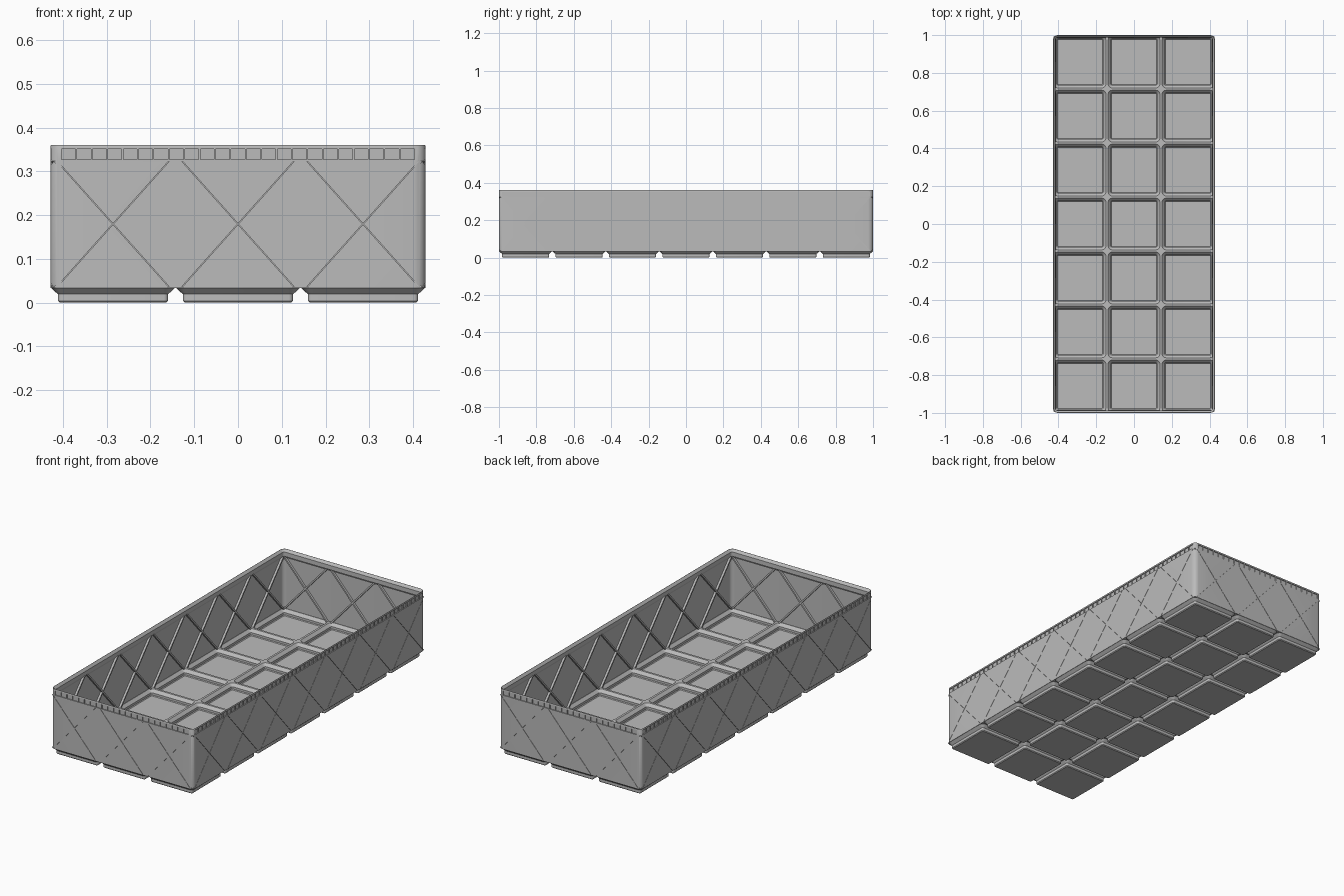
import bpy, bmesh, math
from mathutils import Vector

if "Cube" in bpy.data.objects:
    bpy.data.objects.remove(bpy.data.objects["Cube"])

P = 2 / 7                      # grid pitch of one cell
NX, NY = 3, 7
HX, HY = NX * P / 2, NY * P / 2
R = 0.0256                     # outer corner radius
T = 0.004                      # wall thickness

grey = bpy.data.materials.new("plain grey")
grey.diffuse_color = (0.5, 0.5, 0.5, 1)
grey.use_nodes = True
grey.node_tree.nodes["Principled BSDF"].inputs["Base Color"].default_value = grey.diffuse_color


def finish(bm, name, recalc=False):
    bmesh.ops.remove_doubles(bm, verts=bm.verts, dist=1e-6)
    if recalc:
        bmesh.ops.recalc_face_normals(bm, faces=bm.faces)
    me = bpy.data.meshes.new(name)
    bm.to_mesh(me)
    bm.free()
    me.materials.append(grey)
    ob = bpy.data.objects.new(name, me)
    bpy.context.collection.objects.link(ob)
    return ob


def ring(bm, cx, cy, hx, hy, z, radii, n=6):
    """Rounded rectangle, one radius per corner, counter-clockwise."""
    out = []
    for q, (sx, sy) in enumerate(((1, 1), (-1, 1), (-1, -1), (1, -1))):
        r = radii[q]
        for k in range(n + 1):
            a = math.pi / 2 * (q + k / n)
            out.append(bm.verts.new((cx + sx * (hx - r) + r * math.cos(a),
                                     cy + sy * (hy - r) + r * math.sin(a), z)))
    return out


def bridge(bm, a, b):
    n = len(a)
    for i in range(n):
        j = (i + 1) % n
        bm.faces.new((a[i], a[j], b[j], b[i]))


def cells(name, profile, z_top, flip):
    """A grid of lofted cells; the last ring fills the square cell."""
    bm = bmesh.new()
    for i in range(NX):
        for j in range(NY):
            cx, cy = (i + .5) * P - HX, (j + .5) * P - HY
            rings = [ring(bm, cx, cy, h, h, z, [r] * 4) for h, z, r in profile]
            e, w, s, t = i == NX - 1, i == 0, j == 0, j == NY - 1
            corner = [R if c else 0 for c in (e and t, w and t, w and s, e and s)]
            rings.append(ring(bm, cx, cy, P / 2, P / 2, z_top, corner))
            bm.faces.new(rings[0][::-1])
            for a, b in zip(rings, rings[1:]):
                bridge(bm, a, b)
    if flip:
        bmesh.ops.reverse_faces(bm, faces=bm.faces)
    bmesh.ops.dissolve_degenerate(bm, dist=1e-7, edges=bm.edges)
    return finish(bm, name)


# Stepped feet underneath and matching pits in the floor
feet = cells("feet", [(.122, 0, .006), (.126, .004, .010),
                      (.126, .019, .010), (.1412, .033, R)], .033, False)
floor = cells("floor_pits", [(.119, .005, .004), (.1225, .009, .008),
                             (.1225, .021, .008), (.137, .036, .022)], .036, True)

# Outer wall with a stacking lip, as one closed swept profile (inset, height)
bm = bmesh.new()
prof = [(0, .033), (0, .358), (.001, .36), (.002, .36), (.013, .347), (.013, .326),
        (T, .312), (T, .033)]
rings = [ring(bm, 0, 0, HX - d, HY - d, z, [R - d] * 4) for d, z in prof]
for a, b in zip(rings, rings[1:] + rings[:1]):
    bridge(bm, a, b)
wall = finish(bm, "wall", True)

# Each side: origin at the wall centre, direction along it, inward direction
SIDES = [(Vector((0, -HY, 0)), Vector((1, 0, 0)), Vector((0, 1, 0)), NX),
         (Vector((0, HY, 0)), Vector((-1, 0, 0)), Vector((0, -1, 0)), NX),
         (Vector((HX, 0, 0)), Vector((0, 1, 0)), Vector((-1, 0, 0)), NY),
         (Vector((-HX, 0, 0)), Vector((0, -1, 0)), Vector((1, 0, 0)), NY)]


def slab(bm, side, u0, u1, z0, z1, w, d0, d1):
    """Slanted bar on a side, from (u0, z0) to (u1, z1), depth d0 to d1."""
    o, along, inward, _ = side
    pts = [(u0 - w, z0), (u0 + w, z0), (u1 + w, z1), (u1 - w, z1)]
    a, b = [[bm.verts.new(o + along * u + inward * d + Vector((0, 0, z)))
             for u, z in pts] for d in (d0, d1)]
    bm.faces.new(a)
    bm.faces.new(b[::-1])
    bridge(bm, b, a)


ribs, cut = bmesh.new(), bmesh.new()
for side in SIDES:
    n = side[3]
    # Crossed ribs inside, with a hairline slit behind each one
    for k in range(n):
        c = (k + .5) * P - n * P / 2
        for s in (1, -1):
            slab(ribs, side, c - s * .131, c + s * .131, .034, .324, .0055, .0035, .0155)
            slab(cut, side, c - s * .127, c + s * .127, .037, .322, .0011, -.01, .0037)
    # Row of shallow recesses below the rim
    m = 23 if n == NX else 56
    for k in range(m):
        u = (k - (m - 1) / 2) * .0352
        slab(cut, side, u, u, .327, .351, .0158, -.01, .005)
bmesh.ops.recalc_face_normals(cut, faces=cut.faces)
cross_ribs = finish(ribs, "cross_ribs", True)
cutter = finish(cut, "wall_cutter", True)
cutter.hide_render = True

mod = wall.modifiers.new("cuts", "BOOLEAN")
mod.operation = "DIFFERENCE"
mod.solver = "EXACT"
mod.use_self = True
mod.object = cutter
bpy.context.view_layer.objects.active = wall
wall.select_set(True)
bpy.ops.object.modifier_apply(modifier="cuts")
bpy.data.objects.remove(cutter)

# Smooth the rounded corners, keep the edges sharp
for ob in (feet, floor, wall, cross_ribs):
    ob.select_set(True)
bpy.ops.object.shade_smooth_by_angle(angle=math.radians(30))
